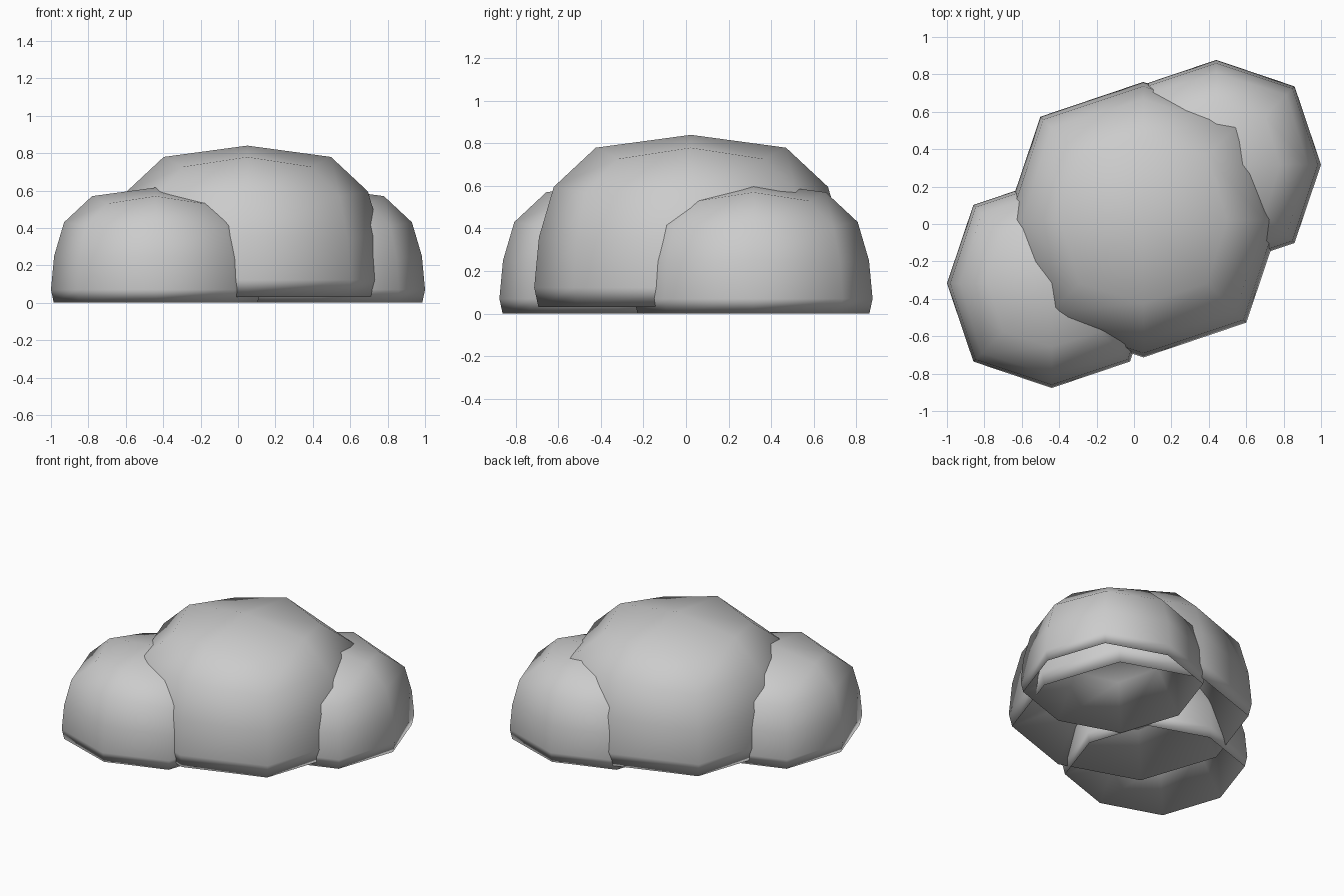
import bpy, bmesh
from math import cos, sin, pi

cube = bpy.data.objects.get("Cube")
if cube:
    bpy.data.objects.remove(cube, do_unlink=True)

# Single soft grey
grey = bpy.data.materials.new("soft_grey")
grey.use_nodes = True
colour = (0.6, 0.6, 0.6, 1)
grey.diffuse_color = colour
grey.node_tree.nodes["Principled BSDF"].inputs["Base Color"].default_value = colour

# Dome profile from the hollow's ceiling, down to the rim, up to the crown:
# (radius, height) of the side columns, then of the corner columns
PROFILE = [((0.37, 0.28), (0.40, 0.27)),
           ((0.545, 0.0), (0.576, 0.0)),
           ((0.56, 0.07), (0.592, 0.07)),
           ((0.543, 0.25), (0.576, 0.24)),
           ((0.49, 0.43), (0.53, 0.41)),
           ((0.34, 0.57), (0.367, 0.53))]
CEILING_Z, CROWN_Z = 0.31, 0.616


def puff(name, x, y, z, size):
    """Eight-sided rounded dome with a deep hollow underneath."""
    bm = bmesh.new()
    rings = []
    for row in PROFILE:
        ring = []
        for i in range(8):
            radius, height = row[i % 2]
            a = i * pi / 4
            ring.append(bm.verts.new((radius * cos(a), radius * sin(a), height)))
        rings.append(ring)
    ceiling = bm.verts.new((0, 0, CEILING_Z))
    crown = bm.verts.new((0, 0, CROWN_Z))
    for i in range(8):
        j = (i + 1) % 8
        bm.faces.new((rings[0][j], rings[0][i], ceiling))
        for low, high in zip(rings, rings[1:]):
            bm.faces.new((low[i], low[j], high[j], high[i]))
        bm.faces.new((rings[-1][i], rings[-1][j], crown))
    for face in bm.faces:
        face.smooth = True
    bmesh.ops.scale(bm, vec=(size, size, size), verts=bm.verts)
    bmesh.ops.translate(bm, vec=(x, y, z), verts=bm.verts)
    mesh = bpy.data.meshes.new(name)
    bm.to_mesh(mesh)
    bm.free()
    mesh.materials.append(grey)
    obj = bpy.data.objects.new(name, mesh)
    bpy.context.collection.objects.link(obj)


# Large middle dome flanked by two smaller ones
puff("middle_puff", 0.05, 0.023, 0.03, 1.315)
for name, side in (("front_puff", -1), ("back_puff", 1)):
    puff(name, 0.44 * side, 0.317 * side, 0, 1)
